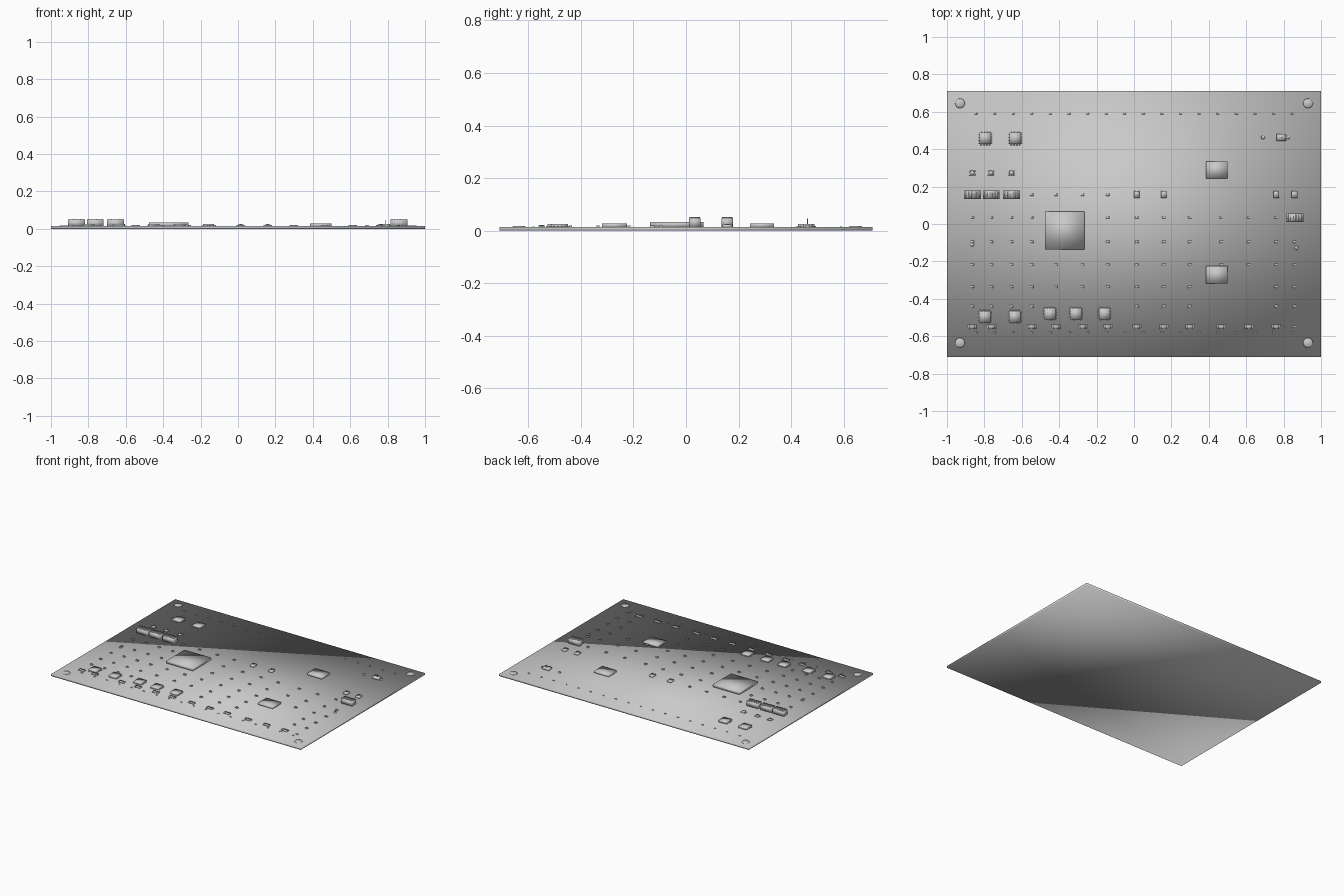
import bpy
import bmesh
from mathutils import Matrix, Vector

if "Cube" in bpy.data.objects:
    bpy.data.objects.remove(bpy.data.objects["Cube"], do_unlink=True)

grey = bpy.data.materials.new("plain grey")
grey.use_nodes = True
colour = (0.588, 0.588, 0.588, 1)
grey.diffuse_color = colour
grey.node_tree.nodes["Principled BSDF"].inputs["Base Color"].default_value = colour

TOP = 0.014  # upper face of the board


def box(bm, x, y, w, d, top, base=TOP - 0.002):
    place = Matrix.Translation((x, y, (top + base) / 2))
    size = Matrix.Diagonal(Vector((w, d, top - base, 1)))
    bmesh.ops.create_cube(bm, size=1, matrix=place @ size)


def disc(bm, x, y, r, top, sides=16, tip=0.8, base=TOP - 0.002):
    bmesh.ops.create_cone(bm, cap_ends=True, segments=sides, radius1=r, radius2=r * tip,
                          depth=top - base,
                          matrix=Matrix.Translation((x, y, (top + base) / 2)))


def finish(bm, name):
    for face in bm.faces:
        face.smooth = True
    mesh = bpy.data.meshes.new(name)
    bm.to_mesh(mesh)
    bm.free()
    mesh.materials.append(grey)
    obj = bpy.data.objects.new(name, mesh)
    bpy.context.collection.objects.link(obj)
    return obj


def leaded_chip(name, x, y, w, d, top, pins=4):
    """Square package with a row of short leads on each side."""
    bm = bmesh.new()
    box(bm, x, y, w, d, top)
    for i in range(pins):
        t = (i + 0.5) / pins - 0.5
        for s in (-1, 1):
            box(bm, x + t * w, y + s * d / 2, w * 0.1, 0.012, TOP + 0.004)
            box(bm, x + s * w / 2, y + t * d, 0.012, d * 0.1, TOP + 0.004)
    finish(bm, name)


def header(name, x, y, w=0.09, d=0.044):
    """Tall connector with a fine ridged top."""
    bm = bmesh.new()
    box(bm, x, y, w, d, 0.049)
    for i in range(6):
        box(bm, x + (i - 2.5) * w / 6, y, w / 14, d * 0.9, 0.053, 0.047)
    finish(bm, name)


# Board
bm = bmesh.new()
box(bm, 0, 0, 2, 1.42, TOP, 0)
finish(bm, "board")

# Mounting studs in the corners
bm = bmesh.new()
for x in (-0.93, 0.93):
    for y in (-0.635, 0.645):
        disc(bm, x, y, 0.028, 0.018)
finish(bm, "mounting_studs")

# Large flat chips
for name, x, y, w, d, top in (("main_processor", -0.37, -0.035, 0.21, 0.205, 0.034),
                              ("rear_memory_chip", 0.443, 0.289, 0.116, 0.092, 0.027),
                              ("front_memory_chip", 0.443, -0.272, 0.116, 0.094, 0.027)):
    bm = bmesh.new()
    box(bm, x, y, w, d, top)
    finish(bm, name)

# Small leaded chips
for i, x in enumerate((-0.795, -0.635)):
    leaded_chip(f"rear_driver_chip_{i + 1}", x, 0.458, 0.062, 0.062, 0.025)
    leaded_chip(f"front_driver_chip_{i + 1}", x - 0.003, -0.495, 0.06, 0.062, 0.025)
for i, x in enumerate((-0.45, -0.312, -0.158)):
    leaded_chip(f"centre_driver_chip_{i + 1}", x, -0.48, 0.06, 0.062, 0.025)

# Ridged connectors
for i, x in enumerate((-0.863, -0.763, -0.655)):
    header(f"side_connector_{i + 1}", x, 0.157)
header("edge_connector", 0.86, 0.034)

# Round regulators with little legs
bm = bmesh.new()
for x in (-0.865, -0.765, -0.655):
    disc(bm, x, 0.273, 0.014, 0.022)
    for sx in (-1, 1):
        for sy in (-1, 1):
            box(bm, x + sx * 0.012, 0.273 + sy * 0.01, 0.01, 0.007, 0.018)
finish(bm, "regulators")

# Small upright blocks
bm = bmesh.new()
for x in (0.014, 0.16, 0.76, 0.858):
    box(bm, x, 0.157, 0.03, 0.038, 0.023)
    disc(bm, x, 0.157, 0.008, 0.026)
finish(bm, "tuning_blocks")

# Switch with a thin pin, and a loose button
bm = bmesh.new()
box(bm, 0.788, 0.463, 0.052, 0.036, 0.026)
box(bm, 0.823, 0.463, 0.018, 0.016, 0.02)
disc(bm, 0.79, 0.463, 0.002, 0.046, 6, 1)
finish(bm, "switch")
bm = bmesh.new()
for x, y in ((0.69, 0.463), (-0.865, -0.11), (0.868, -0.128)):
    disc(bm, x, y, 0.011, 0.019)
finish(bm, "buttons")

# Front row of capacitors
columns = (-0.865, -0.762, -0.655, -0.547, -0.417, -0.275, -0.14,
           0.014, 0.16, 0.299, 0.467, 0.614, 0.76, 0.858)
bm = bmesh.new()
for x in columns[:2] + columns[3:13]:
    box(bm, x, -0.549, 0.03, 0.02, 0.021)
    for s in (-1, 1):
        box(bm, x + s * 0.017, -0.549, 0.012, 0.023, 0.02)
box(bm, columns[13], -0.549, 0.017, 0.01, 0.017)
finish(bm, "capacitors")

# Grid of resistors, left out where other parts sit
bm = bmesh.new()
for row, y in enumerate((0.157, 0.035, -0.095, -0.217, -0.335, -0.44)):
    for x in columns:
        under_chip = -0.48 < x < -0.26 and row in (1, 2)
        under_memory = 0.38 < x < 0.65 and row >= 4
        under_driver = -0.5 < x < -0.1 and row == 5
        taken = row == 0 and not (-0.6 < x < -0.1)
        at_edge = row == 1 and x > 0.8
        if not (under_chip or under_memory or under_driver or taken or at_edge):
            box(bm, x, y, 0.018, 0.012, 0.019)
finish(bm, "resistors")

# Fine solder pads along the two long edges
bm = bmesh.new()
for i in range(18):
    x = -0.845 + i * 0.0995
    box(bm, x, 0.59, 0.014, 0.008, 0.016)
    box(bm, x, -0.58, 0.014, 0.008, 0.016)
finish(bm, "edge_pads")
